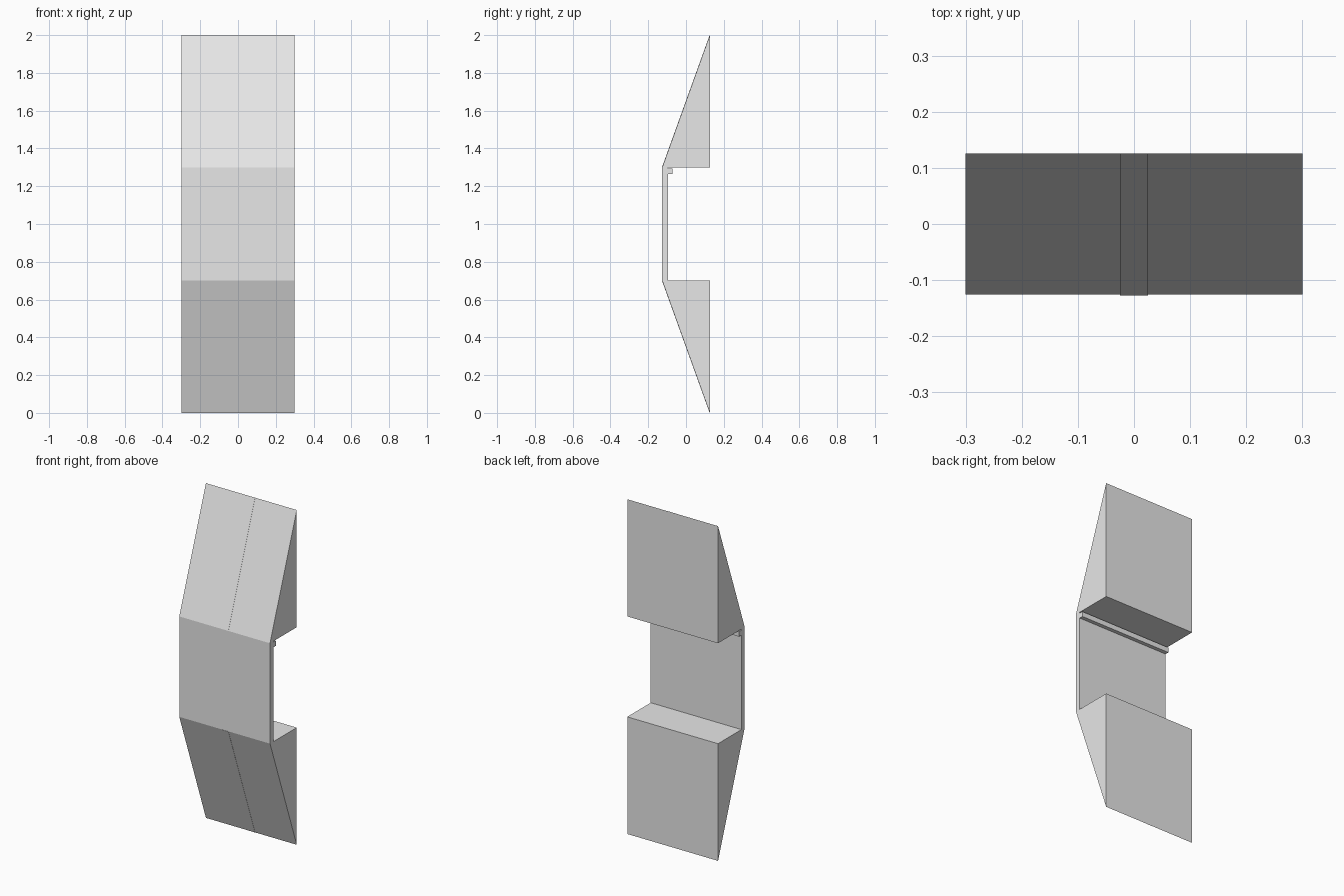
import bpy
import bmesh

cube = bpy.data.objects.get("Cube")
if cube:
    bpy.data.objects.remove(cube, do_unlink=True)

GREY = (0.8, 0.8, 0.8, 1.0)
grey = bpy.data.materials.new("light grey")
grey.use_nodes = True
grey.diffuse_color = GREY
grey.node_tree.nodes["Principled BSDF"].inputs["Base Color"].default_value = GREY


def extrude_profile(name, profile, half_width):
    """Extrude a (y, z) outline along x, centred on x = 0."""
    bm = bmesh.new()
    face = bm.faces.new([bm.verts.new((-half_width, y, z)) for y, z in profile])
    result = bmesh.ops.extrude_face_region(bm, geom=[face])
    moved = [v for v in result["geom"] if isinstance(v, bmesh.types.BMVert)]
    bmesh.ops.translate(bm, verts=moved, vec=(2 * half_width, 0, 0))
    bmesh.ops.recalc_face_normals(bm, faces=bm.faces)
    mesh = bpy.data.meshes.new(name)
    bm.to_mesh(mesh)
    bm.free()
    mesh.materials.append(grey)
    obj = bpy.data.objects.new(name, mesh)
    bpy.context.collection.objects.link(obj)


def box_profile(y0, y1, z0, z1):
    return [(y0, z0), (y1, z0), (y1, z1), (y0, z1)]


HALF = 0.3
FRONT, BACK = -0.126, 0.126
LOW, HIGH, TOP = 0.7, 1.3, 2.0
PROUD = 0.001  # how far the centre ribs stand out of the slopes

# Sloping wedges and their narrow centre ribs, mirrored about mid height
for side, flip in (("upper", False), ("lower", True)):
    wedge = [(FRONT, HIGH), (BACK, HIGH), (BACK, TOP)]
    rib = [(FRONT - PROUD, HIGH + PROUD), (BACK - PROUD, HIGH + PROUD), (BACK - PROUD, TOP)]
    for part, outline, half in (("wedge", wedge, HALF), ("rib", rib, 0.025)):
        if flip:
            outline = [(y, TOP - z) for y, z in outline]
        extrude_profile(f"{side}_{part}", outline, half)

# Flat panel joining the wedges
extrude_profile("front_panel", box_profile(FRONT, -0.095, LOW, HIGH), HALF)

# Small ledge behind the panel, just under the upper wedge
extrude_profile("rear_ledge", box_profile(-0.095, -0.072, 1.264, 1.294), HALF)
